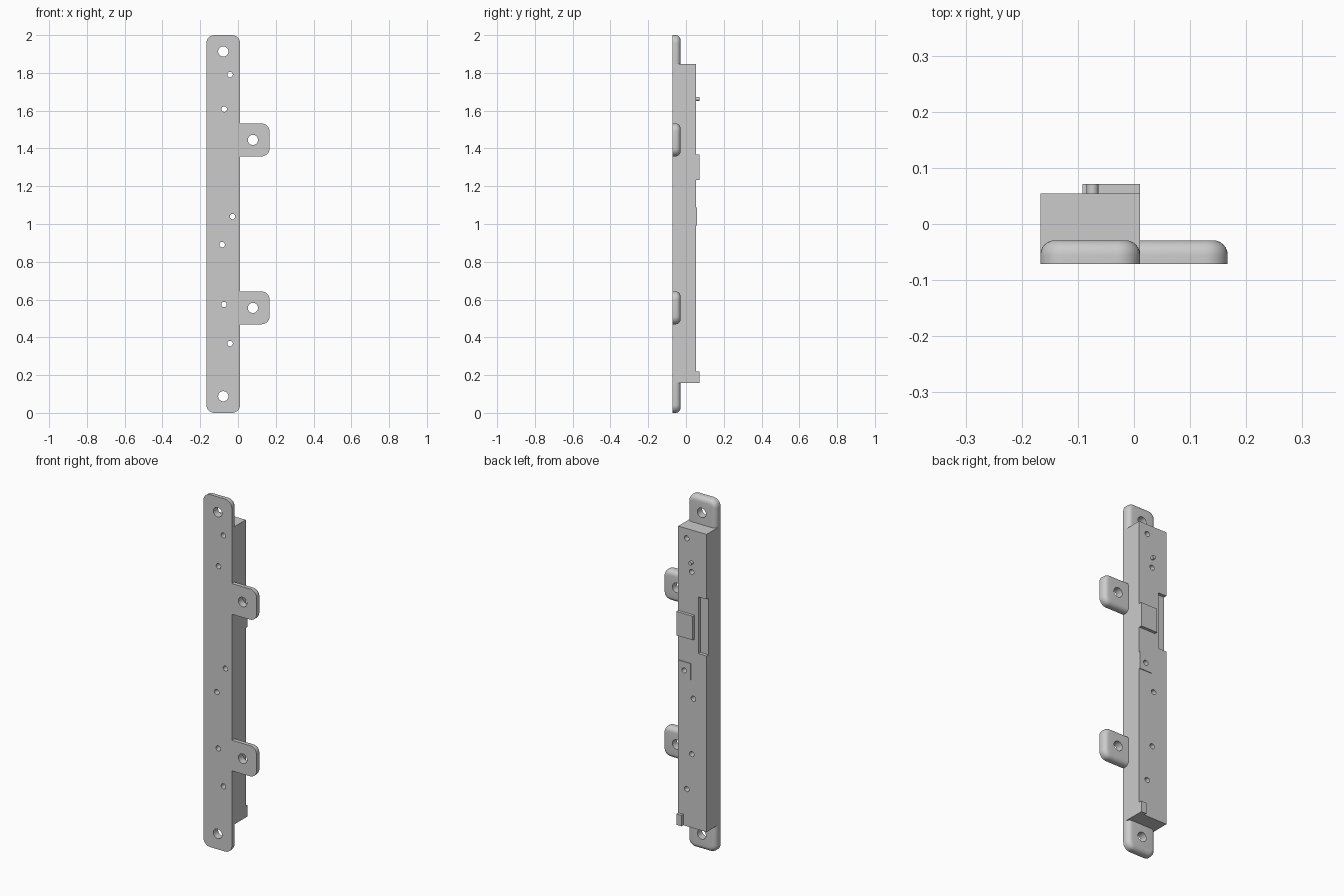
import bpy, bmesh
from math import pi, sin, cos
from mathutils import Matrix, Vector

if "Cube" in bpy.data.objects:
    bpy.data.objects.remove(bpy.data.objects["Cube"])

grey = bpy.data.materials.new("light grey")
grey.use_nodes = True
colour = (0.6, 0.6, 0.6, 1)
grey.diffuse_color = colour
grey.node_tree.nodes["Principled BSDF"].inputs["Base Color"].default_value = colour

LEFT, RIGHT = -0.167, 0.011         # body sides
FRONT, FLANGE, BACK = -0.071, -0.029, 0.054
BOTTOM, TOP = 0.157, 1.846          # body ends
TAB_END = 0.167
MID = (LEFT + RIGHT) / 2


def finish(name, bm):
    bmesh.ops.recalc_face_normals(bm, faces=bm.faces)
    mesh = bpy.data.meshes.new(name)
    bm.to_mesh(mesh)
    bm.free()
    mesh.materials.append(grey)
    obj = bpy.data.objects.new(name, mesh)
    bpy.context.collection.objects.link(obj)
    return obj


def add_box(bm, x, y, z):
    size = Matrix.Diagonal((x[1] - x[0], y[1] - y[0], z[1] - z[0], 1))
    centre = Vector((sum(x) / 2, sum(y) / 2, sum(z) / 2))
    bmesh.ops.create_cube(bm, size=1, matrix=Matrix.Translation(centre) @ size)


def add_rod(bm, x, z, radius, y0, y1):
    place = Matrix.Translation((x, (y0 + y1) / 2, z)) @ Matrix.Rotation(pi / 2, 4, 'X')
    bmesh.ops.create_cone(bm, cap_ends=True, segments=32, radius1=radius,
                          radius2=radius, depth=y1 - y0, matrix=place)


def box(name, x, y, z):
    bm = bmesh.new()
    add_box(bm, x, y, z)
    return finish(name, bm)


def flange(name, base, out, side, width, length, corner=0.042, fillet=0.026):
    """Ear growing from base along out, with two round corners and a filleted back rim."""
    base, out, side = Vector(base), Vector(out), Vector(side)
    outline = [(-width / 2, 0)]
    for sign, start in ((-1, pi), (1, pi / 2)):
        for i in range(9):
            a = start - i * pi / 16
            outline.append((sign * (width / 2 - corner) + corner * cos(a),
                            length - corner + corner * sin(a)))
    outline.append((width / 2, 0))
    bm = bmesh.new()
    face = bm.faces.new([bm.verts.new(base + side * u + out * v) for u, v in outline])
    moved = bmesh.ops.extrude_face_region(bm, geom=[face])["geom"]
    bmesh.ops.translate(bm, vec=(0, FLANGE - FRONT, 0),
                        verts=[g for g in moved if isinstance(g, bmesh.types.BMVert)])
    rim = [e for e in bm.edges
           if all(v.co.y > FLANGE - 1e-4 for v in e.verts)
           and any((v.co - base).dot(out) > 1e-4 for v in e.verts)]
    bmesh.ops.bevel(bm, geom=rim, offset=fillet, segments=6, profile=0.5, affect='EDGES')
    return finish(name, bm)


# Long rectangular body
body = box("body", (LEFT, RIGHT), (FRONT, BACK), (BOTTOM, TOP))

# Mounting ears at both ends and on one side
w = RIGHT - LEFT
ears = [
    flange("top_ear", (MID, FRONT, TOP), (0, 0, 1), (1, 0, 0), w, 2 - TOP),
    flange("bottom_ear", (MID, FRONT, BOTTOM), (0, 0, -1), (1, 0, 0), w, BOTTOM),
]
side_heights = {"upper": 1.445, "lower": 0.556}
for label, z in side_heights.items():
    ears.append(flange(label + "_side_tab", (RIGHT, FRONT, z), (1, 0, 0), (0, 0, 1),
                       0.174, TAB_END - RIGHT))

# Raised pads and locating pin on the back
pad = box("large_pad", (-0.092, RIGHT), (BACK, 0.071), (1.232, 1.368))
boss = box("thin_pad", (-0.068, RIGHT), (BACK, 0.058), (0.993, 1.088))
foot = box("corner_stop", (-0.021, RIGHT), (BACK, 0.071), (BOTTOM, 0.219))
bm = bmesh.new()
add_rod(bm, -0.074, 1.662, 0.0105, BACK - 0.01, 0.071)
pin = finish("locating_pin", bm)

# Cutter: screw holes, bolt holes and the edge recess
bm = bmesh.new()
for x, z in ((-0.042, 1.791), (-0.073, 1.608), (-0.029, 1.039),
             (-0.084, 0.891), (-0.074, 0.574), (-0.042, 0.367)):
    add_rod(bm, x, z, 0.0145, -0.2, 0.2)
for x, z in [(MID, 1.913), (MID, 0.088)] + [(0.079, z) for z in side_heights.values()]:
    add_rod(bm, x, z, 0.027, -0.2, 0.2)
add_box(bm, (-0.3, -0.115), (BACK - 0.018, 0.2), (1.156, 1.478))
cutter = finish("hole_cutter", bm)
cutter.hide_render = True

for obj in [body, boss] + ears:
    cut = obj.modifiers.new("holes", 'BOOLEAN')
    cut.operation = 'DIFFERENCE'
    cut.solver = 'EXACT'
    cut.object = cutter
    bpy.context.view_layer.objects.active = obj
    bpy.ops.object.modifier_apply(modifier=cut.name)
bpy.data.objects.remove(cutter)

# Smooth fillets and holes, keep hard edges
bpy.ops.object.select_all(action='DESELECT')
for obj in [body, pad, boss, foot, pin] + ears:
    obj.select_set(True)
bpy.context.view_layer.objects.active = body
bpy.ops.object.shade_smooth_by_angle(angle=pi / 6)
